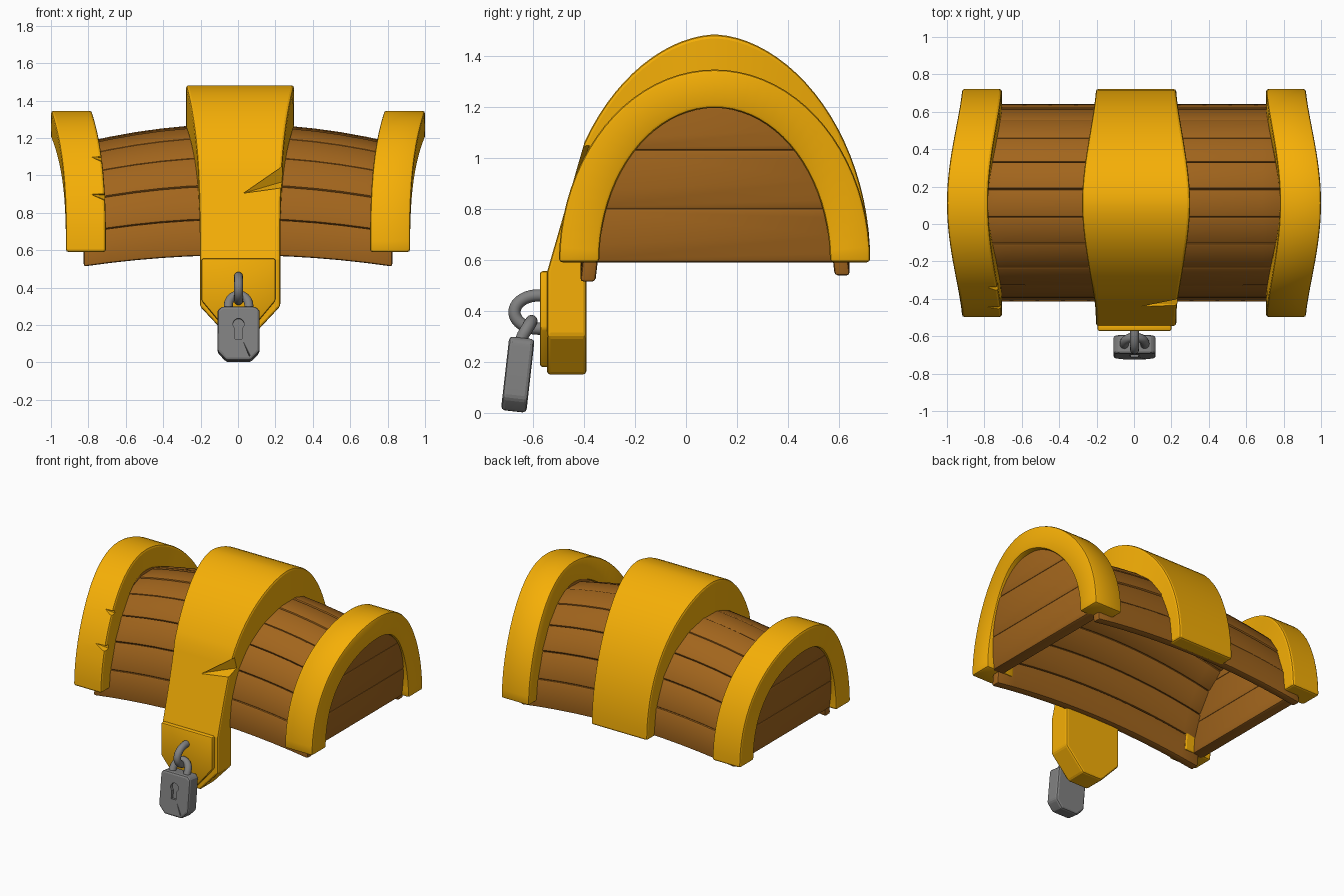
import bpy, bmesh, random
from math import sin, cos, pi, radians
from mathutils import Matrix, Vector

if "Cube" in bpy.data.objects:
    bpy.data.objects.remove(bpy.data.objects["Cube"])

random.seed(4)


def material(name, rgb):
    m = bpy.data.materials.new(name)
    m.diffuse_color = (*rgb, 1)
    m.use_nodes = True
    m.node_tree.nodes["Principled BSDF"].inputs["Base Color"].default_value = m.diffuse_color
    return m


WOOD = material("wood", (0.36, 0.13, 0.012))
GOLD = material("gold_metal", (0.92, 0.43, 0.002))
STEEL = material("steel", (0.22, 0.22, 0.22))


def finish(bm, name, mat, bevel=0.0, segs=2):
    bmesh.ops.recalc_face_normals(bm, faces=bm.faces)
    me = bpy.data.meshes.new(name)
    bm.to_mesh(me)
    bm.free()
    ob = bpy.data.objects.new(name, me)
    bpy.context.collection.objects.link(ob)
    if mat:
        me.materials.append(mat)
    bpy.ops.object.select_all(action='DESELECT')
    ob.select_set(True)
    bpy.context.view_layer.objects.active = ob
    if bevel:
        b = ob.modifiers.new("bevel", 'BEVEL')
        b.width, b.segments, b.limit_method = bevel, segs, 'ANGLE'
        b.angle_limit = radians(35)
        bpy.ops.object.modifier_apply(modifier=b.name)
    bpy.ops.object.shade_smooth_by_angle(angle=radians(32))
    return ob


def loft(bm, rings):
    """Skin equal-sized rings and cap both ends."""
    vs = [[bm.verts.new(p) for p in r] for r in rings]
    n = len(rings[0])
    for a, b in zip(vs, vs[1:]):
        for i in range(n):
            bm.faces.new((a[i], a[(i + 1) % n], b[(i + 1) % n], b[i]))
    bm.faces.new(vs[0])
    bm.faces.new(vs[-1][::-1])


def prism(name, outline, d0, d1, mat, bevel=0.0, M=Matrix()):
    """Extrude an x,z outline along y."""
    bm = bmesh.new()
    loft(bm, [[M @ Vector((x, d, z)) for x, z in outline] for d in (d0, d1)])
    return finish(bm, name, mat, bevel)


def hull(pts, M=Matrix()):
    bm = bmesh.new()
    bmesh.ops.convex_hull(bm, input=[bm.verts.new(M @ Vector(p)) for p in pts])
    ob = finish(bm, "cutter", None)
    ob.hide_render = True
    return ob


def carve(ob, cutter):
    m = ob.modifiers.new("cut", 'BOOLEAN')
    m.operation, m.solver, m.object = 'DIFFERENCE', 'EXACT', cutter
    bpy.ops.object.select_all(action='DESELECT')
    ob.select_set(True)
    bpy.context.view_layer.objects.active = ob
    bpy.ops.object.modifier_apply(modifier=m.name)
    bpy.data.objects.remove(cutter)
    bpy.ops.object.shade_smooth_by_angle(angle=radians(12))


def tube(name, pts, r, mat):
    cu = bpy.data.curves.new(name, 'CURVE')
    cu.dimensions, cu.bevel_depth, cu.bevel_resolution, cu.use_fill_caps = '3D', r, 4, True
    s = cu.splines.new('POLY')
    s.points.add(len(pts) - 1)
    for p, co in zip(s.points, pts):
        p.co = (*co, 1)
    ob = bpy.data.objects.new(name, cu)
    cu.materials.append(mat)
    bpy.context.collection.objects.link(ob)
    bpy.ops.object.select_all(action='DESELECT')
    ob.select_set(True)
    bpy.context.view_layer.objects.active = ob
    bpy.ops.object.convert(target='MESH')
    bpy.ops.object.shade_smooth_by_angle(angle=radians(50))


def arch(a, ry, rz, z0=0.59, p=1.0):
    """Point on the arch; a = 0 at the front foot, pi at the back foot."""
    c = cos(a)
    return 0.112 - ry * (abs(c) ** p if c > 0 else -abs(c) ** p), z0 + rz * sin(a)


def flare(a):
    """0 at the feet of a band, 1 at its crown."""
    return max(0.0, cos(pi / 2 * abs(cos(a)))) ** 1.3


# bowed lid planks
bm = bmesh.new()
N = 11
for k in range(N):
    j = random.uniform(-0.006, 0.006)
    ends = (pi * k / N, pi * (k + 1) / N)
    rings = []
    for i in range(13):
        x = -0.825 + 1.65 * i / 12
        ring = []
        for a, t in ((ends[0], 0), (ends[1], 0), (ends[1], 0.06), (ends[0], 0.06)):
            y, z = arch(a, 0.53 + j - t, 0.695 + j - t, 0.585)
            z -= (0.06 + 0.04 * sin(a)) * (x / 0.825) ** 2 + 0.012 * cos(a)
            ring.append((x, y, z))
        rings.append(ring)
    loft(bm, rings)
finish(bm, "lid_planks", WOOD, 0.013)

# end wall boards, outer face leaning out with the bands
for side, label in ((-1, "left"), (1, "right")):
    for n, (z0, z1) in enumerate(((0.59, 0.802), (0.798, 1.032), (1.028, 1.2))):
        steps = [z0 + (z1 - z0) * i / 6 for i in range(7)]
        half = [0.485 * max(0.0, 1 - ((z - 0.59) / 0.63) ** 2) ** 0.5 for z in steps]
        outline = [(0.112 - h, z) for h, z in zip(half, steps)]
        outline += [(0.112 + h, z) for h, z in zip(half[::-1], steps[::-1])]
        bm = bmesh.new()
        loft(bm, [[(side * (x + lean * (z - 0.59)), y, z) for y, z in outline]
                  for x, lean in ((0.78, 0.0), (0.865, 0.16))])
        finish(bm, f"{label}_end_board_{n + 1}", WOOD, 0.011)


def strap(name, stations, bevel):
    """stations: outer yz, inner yz, x low, x high."""
    bm = bmesh.new()
    loft(bm, [[(a, *o), (b, *o), (b, *i), (a, *i)] for o, i, a, b in stations])
    return finish(bm, name, GOLD, bevel)


# end bands, flaring outward towards the top
bands = {}
for side, label in ((-1, "left"), (1, "right")):
    st = []
    for k in range(41):
        a = pi * k / 40
        t = flare(a)
        st.append((arch(a, 0.61, 0.755), arch(a, 0.452, 0.605),
                   side * (0.706 + 0.074 * t), side * (0.92 + 0.08 * t)))
    bands[label] = strap(f"{label}_end_band", st, 0.014)

# centre band with front tongue
st = []
for k in range(45, -1, -1):
    a = pi * k / 45
    o = arch(a, 0.61, 0.892, p=1.1)
    if a < radians(32):
        p, f = arch(radians(32), 0.61, 0.892, p=1.1), 1 - a / radians(32)
        o = (p[0] + (-0.545 - p[0]) * f, p[1] + (0.55 - p[1]) * f)
    w = 0.215 + 0.074 * flare(a)
    st.append((o, arch(a, 0.502, 0.66), 0.011 - w, 0.011 + w))
for z, w in ((0.3, 0.215), (0.15, 0.075)):
    st.append(((-0.545, z), (-0.39, z), 0.011 - w, 0.011 + w))
centre = strap("centre_band", st, 0.014)

# battle damage in the bands
carve(centre, hull([(0.03, -0.428, 0.905), (0.03, -0.55, 0.905), (0.32, -0.36, 1.105), (0.32, -0.55, 1.105),
                    (0.32, -0.43, 0.945), (0.32, -0.55, 0.945), (0.32, -0.32, 0.99)]))
for y, z in ((-0.352, 1.08), (-0.452, 0.88)):
    carve(bands["left"], hull([(-0.79, y + 0.008, z + 0.02), (-0.79, y - 0.1, z + 0.02),
                               (-0.66, y - 0.1, z + 0.045), (-0.66, y - 0.1, z - 0.045),
                               (-0.66, y + 0.07, z + 0.01), (-0.66, y + 0.07, z - 0.03)]))

# lock plate
prism("lock_plate", [(-0.195, 0.555), (0.2, 0.555), (0.2, 0.33), (0.075, 0.18), (-0.07, 0.18), (-0.195, 0.33)],
      -0.572, -0.53, GOLD, 0.01)

# hasp ring
arc = [radians(-90 + 180 * i / 20) for i in range(21)]
tube("hasp_ring", [(0.003, -0.54, 0.33)] + [(0.003, -0.58 - 0.092 * cos(a), 0.395 + 0.065 * sin(a)) for a in arc]
     + [(0.003, -0.54, 0.46)], 0.024, STEEL)

# padlock body, leaning back at the top
M = Matrix.Translation((0.003, -0.659, 0.15)) @ Matrix.Rotation(radians(-6.5), 4, 'X')
body = prism("padlock_body", [(-0.09, 0.145), (0.09, 0.145), (0.113, 0.125), (0.113, -0.095), (0.065, -0.145),
                              (-0.065, -0.145), (-0.113, -0.095), (-0.113, 0.125)], -0.05, 0.05, STEEL, 0.014, M)
# keyhole and scratch
key = [(0.03 * cos(a), 0.05 + 0.03 * sin(a)) for a in [radians(-50 + 280 * i / 14) for i in range(15)]]
carve(body, prism("cutter", key + [(-0.019, -0.03), (0.019, -0.03)], -0.1, -0.03, None, 0, M))
carve(body, hull([(0.025, -0.049, -0.045), (0.025, -0.08, -0.045), (0.05, -0.08, -0.12), (0.07, -0.08, -0.11),
                  (0.06, -0.035, -0.125)], M))

# padlock shackle
pts = [(-0.055, -0.66, 0.25)]
for i in range(17):
    a = pi - pi * i / 16
    pts.append((0.055 * cos(a), -0.638 + 0.033 * sin(a), 0.305 + 0.055 * sin(a)))
pts.append((0.055, -0.66, 0.25))
tube("padlock_shackle", [(x + 0.003, y, z) for x, y, z in pts], 0.024, STEEL)
